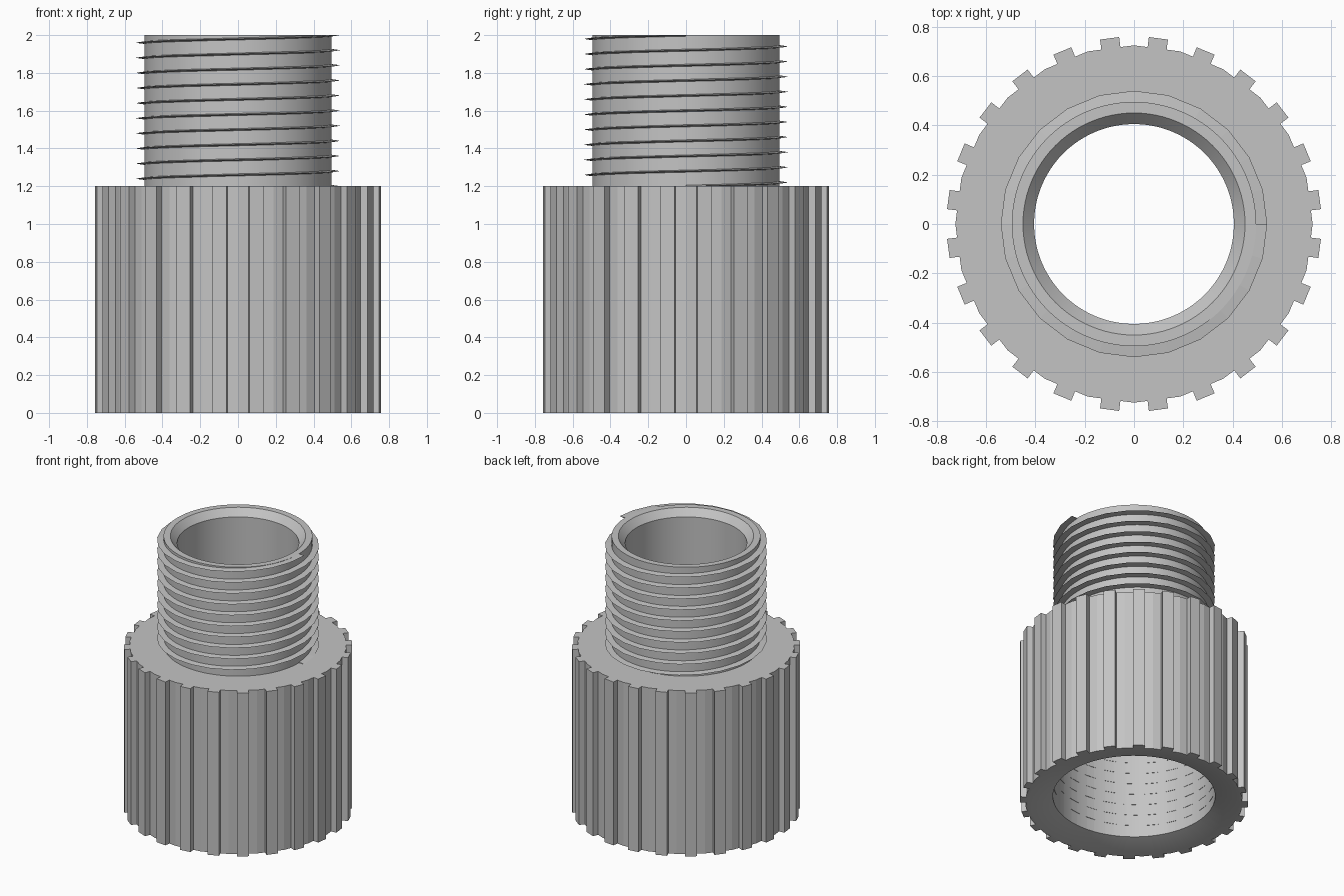
import bpy
import bmesh
from math import sin, cos, pi, radians

if "Cube" in bpy.data.objects:
    bpy.data.objects.remove(bpy.data.objects["Cube"], do_unlink=True)

grey = bpy.data.materials.new("plain_grey")
grey.use_nodes = True
tint = (0.55, 0.55, 0.55, 1.0)
grey.diffuse_color = tint
grey.node_tree.nodes["Principled BSDF"].inputs["Base Color"].default_value = tint


def finish(name, bm):
    """Clean normals, mark sharp edges and link the object."""
    bmesh.ops.recalc_face_normals(bm, faces=bm.faces)
    for e in bm.edges:
        if len(e.link_faces) == 2 and e.calc_face_angle() > radians(30):
            e.smooth = False
    mesh = bpy.data.meshes.new(name)
    bm.to_mesh(mesh)
    bm.free()
    mesh.materials.append(grey)
    obj = bpy.data.objects.new(name, mesh)
    bpy.context.collection.objects.link(obj)
    return obj


def revolve(name, angles, profile, flat_rows=()):
    """Closed profile of (radius or radius list, z) swept round the z axis."""
    bm = bmesh.new()
    n = len(angles)
    rings = []
    for r, z in profile:
        radii = r if isinstance(r, list) else [r] * n
        rings.append([bm.verts.new((q * cos(a), q * sin(a), z))
                      for q, a in zip(radii, angles)])
    for row, ring in enumerate(rings):
        nxt = rings[(row + 1) % len(rings)]
        for i in range(n):
            j = (i + 1) % n
            f = bm.faces.new((ring[i], ring[j], nxt[j], nxt[i]))
            f.smooth = row not in flat_rows
    return finish(name, bm)


def helix(name, root, tip, z_start, z_end, turns, half, steps=24):
    """Thin triangular blade wound right-handed up the z axis."""
    bm = bmesh.new()
    total = turns * steps
    prev = None
    for i in range(total + 1):
        a = 2 * pi * i / steps
        z = z_start + (z_end - z_start) * i / total
        section = [(root, z - half), (tip, z), (root, z + half)]
        cur = [bm.verts.new((r * cos(a), r * sin(a), min(h, z_end)))
               for r, h in section]
        if prev:
            for k in range(3):
                m = (k + 1) % 3
                bm.faces.new((prev[k], prev[m], cur[m], cur[k]))
        else:
            bm.faces.new(cur)
        prev = cur
    bm.faces.new(prev)
    return finish(name, bm)


# Ribbed outline: one notch centre and one raised rib per pitch
teeth = 24
rib = [(-7.5, 0.724), (-3.1, 0.719), (-2.95, 0.76), (2.95, 0.76), (3.1, 0.719)]
angles, outline = [], []
for t in range(teeth):
    for offset, radius in rib:
        angles.append(radians(7.5 + 360 / teeth * t + offset))
        outline.append(radius)

# Grip collar with wide lower bore and shallow countersink
revolve("grip_collar", angles, [
    (outline, 0), (outline, 1.2), (0.45, 1.2), (0.45, 0.91),
    (0.54, 0.91), (0.54, 0.045), (0.70, 0)], flat_rows=(0, 1))

# Stem tube with chamfered mouth
circle = [2 * pi * i / 96 for i in range(96)]
revolve("stem_tube", circle, [
    (0.495, 0.9), (0.495, 2), (0.45, 2), (0.405, 1.95), (0.405, 0.9)])

# Outer and inner threads
helix("outer_thread", 0.48, 0.54, 1.2, 2.0, 10, 0.008)
helix("inner_thread", 0.56, 0.542, 0.08, 0.88, 10, 0.004)
